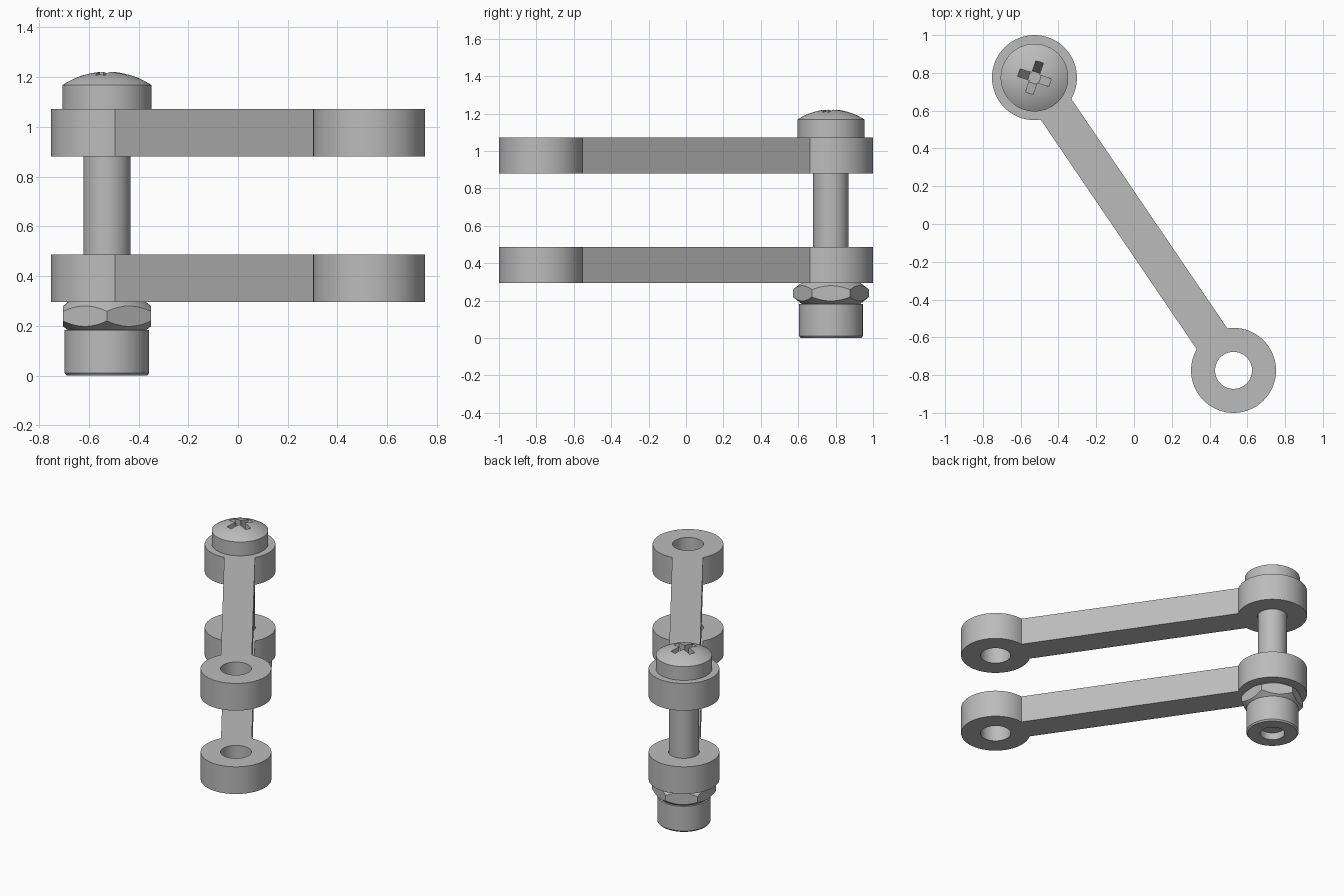
import bpy, bmesh, math
from mathutils import Matrix, Vector

if "Cube" in bpy.data.objects:
    bpy.data.objects.remove(bpy.data.objects["Cube"])

steel = bpy.data.materials.new("grey steel")
steel.use_nodes = True
GREY = (0.5, 0.5, 0.5, 1)
steel.diffuse_color = GREY
steel.node_tree.nodes["Principled BSDF"].inputs["Base Color"].default_value = GREY

PIVOT = Vector((-0.527, 0.775, 0))
EYE_R, HOLE_R, ARM_HALF = 0.225, 0.098, 0.098


def add_object(name, bm, location=PIVOT):
    bmesh.ops.remove_doubles(bm, verts=bm.verts, dist=1e-5)
    bmesh.ops.recalc_face_normals(bm, faces=bm.faces)
    mesh = bpy.data.meshes.new(name)
    bm.to_mesh(mesh)
    bm.free()
    mesh.materials.append(steel)
    obj = bpy.data.objects.new(name, mesh)
    obj.location = location
    bpy.context.collection.objects.link(obj)
    return obj


def lathe(name, profile, steps=64):
    """Spin a closed (radius, height) profile around the bolt axis."""
    bm = bmesh.new()
    verts = [bm.verts.new((r, 0, z)) for r, z in profile]
    edges = [bm.edges.new(pair) for pair in zip(verts, verts[1:])]
    bmesh.ops.spin(bm, geom=verts + edges, cent=(0, 0, 0), axis=(0, 0, 1),
                   angle=math.tau, steps=steps)
    return add_object(name, bm)


def prism(name, points, depth, matrix):
    """Extrude a flat outline along its own z, then place it."""
    bm = bmesh.new()
    face = bm.faces.new([bm.verts.new((x, y, 0)) for x, y in points])
    out = bmesh.ops.extrude_face_region(bm, geom=[face])
    moved = [v for v in out["geom"] if isinstance(v, bmesh.types.BMVert)]
    bmesh.ops.translate(bm, verts=moved, vec=(0, 0, depth))
    bmesh.ops.transform(bm, matrix=matrix, verts=bm.verts)
    return add_object(name, bm)


def combine(obj, tool, operation):
    """Apply a boolean and throw the tool away."""
    mod = obj.modifiers.new("cut", "BOOLEAN")
    mod.object, mod.operation, mod.solver = tool, operation, "EXACT"
    bpy.context.view_layer.update()
    graph = bpy.context.evaluated_depsgraph_get()
    mesh = bpy.data.meshes.new_from_object(obj.evaluated_get(graph))
    obj.modifiers.clear()
    obj.data = mesh
    bpy.data.objects.remove(tool)


def ring(radius, count, start=0.0, sweep=math.tau, closed=True):
    n = count if closed else count - 1
    return [(radius * math.cos(start + sweep * i / n),
             radius * math.sin(start + sweep * i / n)) for i in range(count)]


def smooth(obj):
    bpy.ops.object.select_all(action="DESELECT")
    obj.select_set(True)
    bpy.context.view_layer.objects.active = obj
    bpy.ops.object.shade_smooth_by_angle(angle=math.radians(25))


# Link bars: two eyes joined by a straight arm, outline built along local x
half = PIVOT.length
turn = Matrix.Rotation(math.atan2(-PIVOT.y, -PIVOT.x), 4, "Z")
neck = math.asin(ARM_HALF / EYE_R)
arc = ring(EYE_R, 57, -math.pi + neck, math.tau - 2 * neck, closed=False)
outline = [(x + 2 * half, y) for x, y in arc] + [(-x, -y) for x, y in arc]
for name, bottom in (("lower_link", 0.295), ("upper_link", 0.88)):
    place = Matrix.Translation((0, 0, bottom)) @ turn
    link = prism(name, outline, 0.191, place)
    for offset in (0, 2 * half):
        hole = [(x + offset, y) for x, y in ring(HOLE_R, 48)]
        below = Matrix.Translation((0, 0, -0.1)) @ place
        combine(link, prism("hole_cutter", hole, 0.5, below), "DIFFERENCE")
    smooth(link)

# Bolt: shaft and domed head
HEAD_R, RIM, TOP = 0.179, 1.168, 1.222
rise = TOP - RIM
ball = (HEAD_R ** 2 + rise ** 2) / (2 * rise)
limit = math.asin(HEAD_R / ball)
dome = [(ball * math.sin(limit * (1 - i / 10)),
         TOP - ball + ball * math.cos(limit * (1 - i / 10))) for i in range(11)]
dome[-1] = (0, TOP)
bolt = lathe("bolt", [(0, 0.15), (0.095, 0.15), (0.095, 1.071),
                      (HEAD_R, 1.071)] + dome)

# Cross recess with floors sloping to a small flat centre
side = [(0.03, 1.11), (0.088, 1.21), (0.088, 1.3)]
bar = side + [(-x, z) for x, z in reversed(side)]
upright = Matrix.Rotation(math.pi / 2, 4, "X")
for angle in (-18, 72):
    spin = Matrix.Rotation(math.radians(angle), 4, "Z")
    centred = spin @ Matrix.Translation((0, 0.021, 0)) @ upright
    combine(bolt, prism("slot_cutter", bar, 0.042, centred), "DIFFERENCE")
combine(bolt, prism("centre_cutter", ring(0.033, 8), 0.3,
                    Matrix.Translation((0, 0, 1.109))), "DIFFERENCE")
smooth(bolt)

# Hexagonal nut with chamfered corners
nut = prism("nut", ring(0.204, 6, math.pi / 2), 0.114,
            Matrix.Translation((0, 0, 0.182)))
chamfer = lathe("nut_chamfer", [(0, 0.181), (0.155, 0.181), (0.212, 0.226),
                                (0.212, 0.252), (0.155, 0.297), (0, 0.297)], 96)
combine(nut, chamfer, "INTERSECT")
smooth(nut)

# End collar with a shallow round recess underneath
collar = lathe("end_collar", [(0, 0.05), (0.08, 0.05), (0.08, 0), (0.162, 0),
                              (0.17, 0.01), (0.17, 0.183), (0, 0.183)])
smooth(collar)
